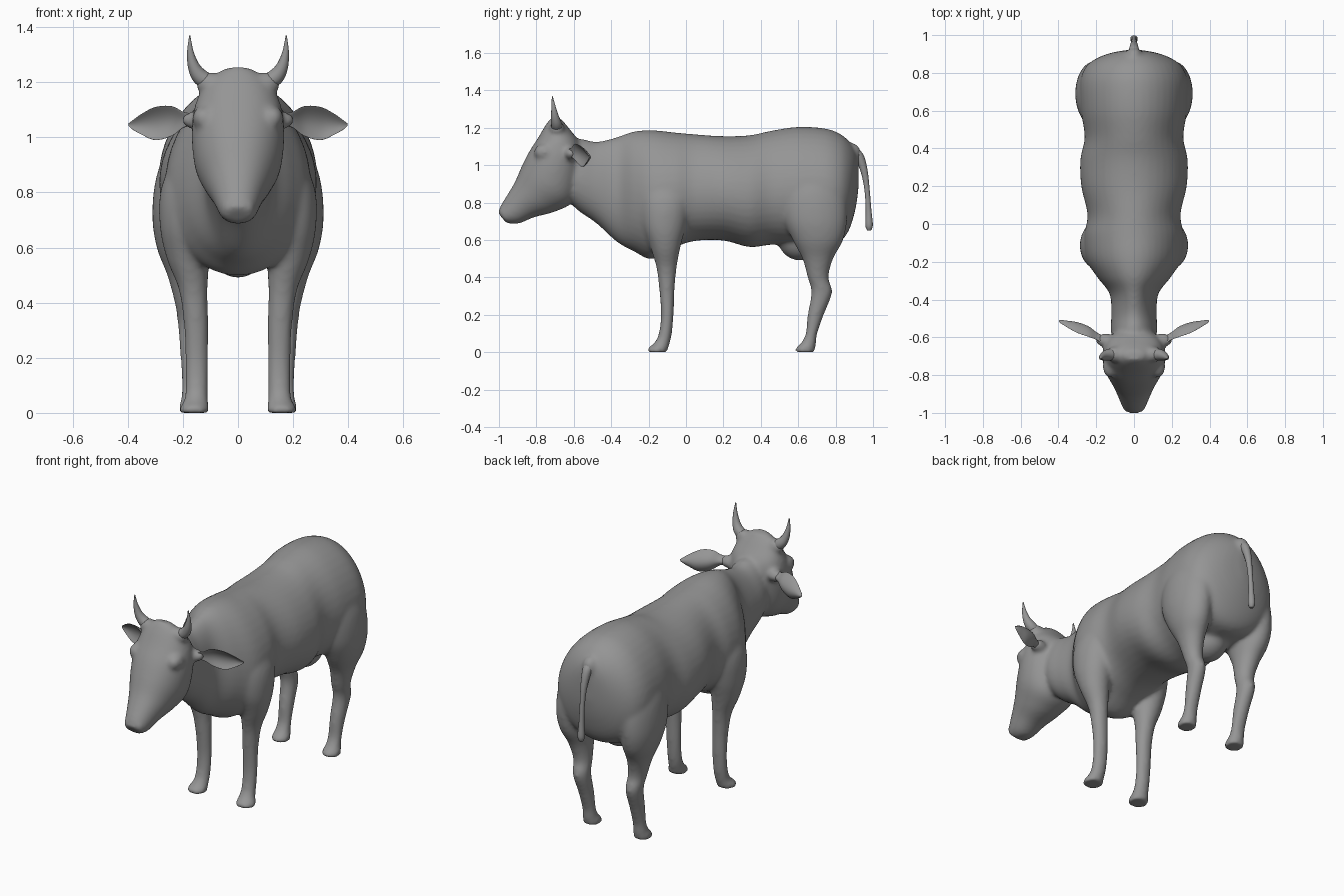
import bpy, bmesh, math
from mathutils import Vector

cube = bpy.data.objects.get("Cube")
if cube:
    bpy.data.objects.remove(cube, do_unlink=True)

hide = bpy.data.materials.new("grey hide")
hide.use_nodes = True
GREY = (0.3, 0.3, 0.3, 1)
hide.diffuse_color = GREY
hide.node_tree.nodes["Principled BSDF"].inputs["Base Color"].default_value = GREY


def smooth_rows(rows, steps=5):
    """Catmull-Rom interpolation through rows of numbers."""
    out = []
    for i in range(len(rows) - 1):
        quad = [Vector(rows[max(0, min(len(rows) - 1, i + k))]) for k in (-1, 0, 1, 2)]
        p, a, b, n = quad
        for s in range(steps):
            t = s / steps
            out.append(a + (b - p) * t / 2 + (p * 2 - a * 5 + b * 4 - n) * t * t / 2
                       + (a * 3 - p - b * 3 + n) * t ** 3 / 2)
    return out + [Vector(rows[-1])]


def loft(name, rows, side=1, across=(1, 0, 0), taper=0, power=1, cup=0, sides=40):
    """Skin rings given as (x, half_width, y0, z0, y1, z1)."""
    bm = bmesh.new()
    rings = []
    for x, w, y0, z0, y1, z1 in smooth_rows(rows):
        a, b = Vector((x, y0, z0)), Vector((x, y1, z1))
        ring = []
        for k in range(sides):
            t = math.tau * k / sides
            c, s = math.cos(t), math.sin(t)
            spread = math.copysign(abs(s) ** power, s) * w * (1 - taper * c)
            p = (a + b) / 2 + (b - a) / 2 * c + Vector(across) * spread
            p.y -= cup * c * c * (b - a).length
            p.x *= side
            ring.append(bm.verts.new(p))
        rings.append(ring)
    for r, q in zip(rings, rings[1:]):
        for k in range(sides):
            j = (k + 1) % sides
            bm.faces.new((r[k], r[j], q[j], q[k]))
    bm.faces.new(rings[0])
    bm.faces.new(rings[-1])
    bmesh.ops.recalc_face_normals(bm, faces=bm.faces)
    mesh = bpy.data.meshes.new(name)
    bm.to_mesh(mesh)
    bm.free()
    return add(name, mesh)


def add(name, data):
    obj = bpy.data.objects.new(name, data)
    bpy.context.collection.objects.link(obj)
    data.materials.append(hide)
    return obj


def select(objs):
    bpy.ops.object.select_all(action='DESELECT')
    for o in objs:
        o.select_set(True)
    bpy.context.view_layer.objects.active = objs[0]


def ball(name, centre, radii):
    bpy.ops.mesh.primitive_uv_sphere_add(segments=24, ring_count=16, radius=1, location=centre)
    obj = bpy.context.object
    obj.name, obj.scale = name, radii
    bpy.ops.object.transform_apply(location=True, scale=True)
    return obj


def tube(name, rows, side=1):
    """Tapering tube through (x, y, z, radius)."""
    curve = bpy.data.curves.new(name, 'CURVE')
    curve.dimensions, curve.bevel_depth, curve.use_fill_caps = '3D', 1, True
    pts = smooth_rows(rows)
    spline = curve.splines.new('POLY')
    spline.points.add(len(pts) - 1)
    for point, (x, y, z, r) in zip(spline.points, pts):
        point.co, point.radius = (x * side, y, z, 1), r
    obj = add(name, curve)
    select([obj])
    bpy.ops.object.convert(target='MESH')
    return bpy.context.object


# Trunk and neck: y, bottom, top, half width
trunk = [(-.68, .86, 1.08, .09), (-.58, .76, 1.14, .12), (-.48, .69, 1.125, .12),
         (-.37, .59, 1.15, .128), (-.28, .54, 1.18, .195), (-.18, .497, 1.187, .255),
         (-.06, .56, 1.175, .262), (.05, .595, 1.165, .245), (.2, .597, 1.155, .278),
         (.34, .562, 1.16, .283), (.46, .575, 1.185, .26), (.6, .57, 1.205, .28),
         (.74, .575, 1.197, .285), (.82, .59, 1.17, .262), (.87, .65, 1.13, .21),
         (.905, .76, 1.08, .125), (.922, .87, 1.03, .03)]
parts = [loft("body", [(0, w, y, lo, y, hi) for y, lo, hi, w in trunk], taper=.1)]

# Head: half width, forehead point, throat point
head = [(.045, -.72, 1.255, -.67, 1.25), (.11, -.75, 1.215, -.62, 1.19),
        (.155, -.795, 1.14, -.56, 1.1), (.168, -.84, 1.07, -.56, .96),
        (.157, -.88, .99, -.6, .81), (.124, -.915, .91, -.7, .752),
        (.094, -.95, .85, -.81, .722), (.07, -.99, .785, -.895, .688),
        (.052, -1.005, .745, -.96, .69)]
parts.append(loft("head", [(0,) + r for r in head], power=.9))
parts.append(ball("udder", (0, .61, .61), (.11, .12, .12)))

# Legs: x, half width, front y, back y, height
front_leg = [(.15, .06, -.23, .02, .98), (.188, .09, -.24, .02, .82), (.192, .092, -.23, 0, .68),
             (.182, .077, -.19, -.03, .56), (.163, .053, -.158, -.05, .45),
             (.153, .045, -.143, -.061, .33), (.15, .042, -.134, -.066, .2),
             (.15, .041, -.146, -.075, .1), (.152, .043, -.17, -.086, .05),
             (.158, .053, -.206, -.096, .02), (.158, .053, -.206, -.099, 0)]
hind_leg = [(.13, .09, .54, .8, 1.04), (.188, .105, .51, .85, .87), (.207, .104, .52, .862, .72),
            (.205, .09, .57, .84, .6), (.192, .065, .622, .787, .5),
            (.179, .051, .65, .762, .4), (.172, .046, .67, .782, .32),
            (.167, .042, .65, .737, .2), (.165, .04, .64, .702, .1),
            (.165, .043, .615, .696, .05), (.165, .05, .584, .691, .02),
            (.165, .05, .584, .691, 0)]
# Ears: x, thickness, middle y, bottom, top
ear = [(.13, .024, -.63, 1.035, 1.09), (.19, .016, -.595, 1.038, 1.09),
       (.24, .012, -.555, 1.005, 1.113), (.3, .009, -.53, .99, 1.11),
       (.35, .007, -.52, 1.01, 1.085), (.385, .006, -.515, 1.03, 1.06),
       (.398, .003, -.514, 1.043, 1.05)]
horn = [(.09, -.69, 1.19, .03), (.135, -.692, 1.218, .03), (.16, -.7, 1.256, .022),
        (.173, -.708, 1.31, .012), (.175, -.715, 1.37, .002)]

extras = []
for side, word in ((1, "left"), (-1, "right")):
    for name, rows in (("front_leg", front_leg), ("hind_leg", hind_leg)):
        parts.append(loft(f"{word}_{name}", [(x, w, a, z, b, z) for x, w, a, b, z in rows], side))
    parts.append(ball("brow", (side * .124, -.755, 1.07), (.042, .06, .045)))
    parts.append(ball("horn_root", (side * .1, -.69, 1.195), (.055, .042, .042)))
    parts.append(ball("ear_root", (side * .15, -.615, 1.062), (.055, .036, .034)))
    parts.append(ball("nostril", (side * .037, -.975, .745), (.022, .022, .025)))
    extras.append(loft(f"{word}_ear", [(x, w, y + (b - a) * .1, a, y - (b - a) * .1, b)
                                       for x, w, y, a, b in ear],
                       side, across=(0, 1, 0), cup=.28))
    extras.append(tube(f"{word}_horn", horn, side))

# Tail with a broad root and a thicker tip
parts.append(ball("tail_root", (0, .885, 1.06), (.045, .052, .06)))
extras.append(tube("tail", [(0, .89, 1.07, .03), (0, .925, 1.045, .026), (0, .952, .97, .019),
                            (0, .968, .87, .014), (0, .976, .76, .015), (0, .979, .68, .02),
                            (0, .979, .65, .01)]))

# Fuse trunk, head and legs into one soft skin
select(parts)
bpy.ops.object.join()
body = bpy.context.object
remesh = body.modifiers.new("fuse", 'REMESH')
remesh.mode, remesh.voxel_size = 'VOXEL', .011
soften = body.modifiers.new("soften", 'SMOOTH')
soften.factor, soften.iterations = .5, 11
for mod in ("fuse", "soften"):
    bpy.ops.object.modifier_apply(modifier=mod)
body.data.materials.clear()
body.data.materials.append(hide)

select([body] + extras)
bpy.ops.object.shade_smooth_by_angle(angle=math.radians(50))
